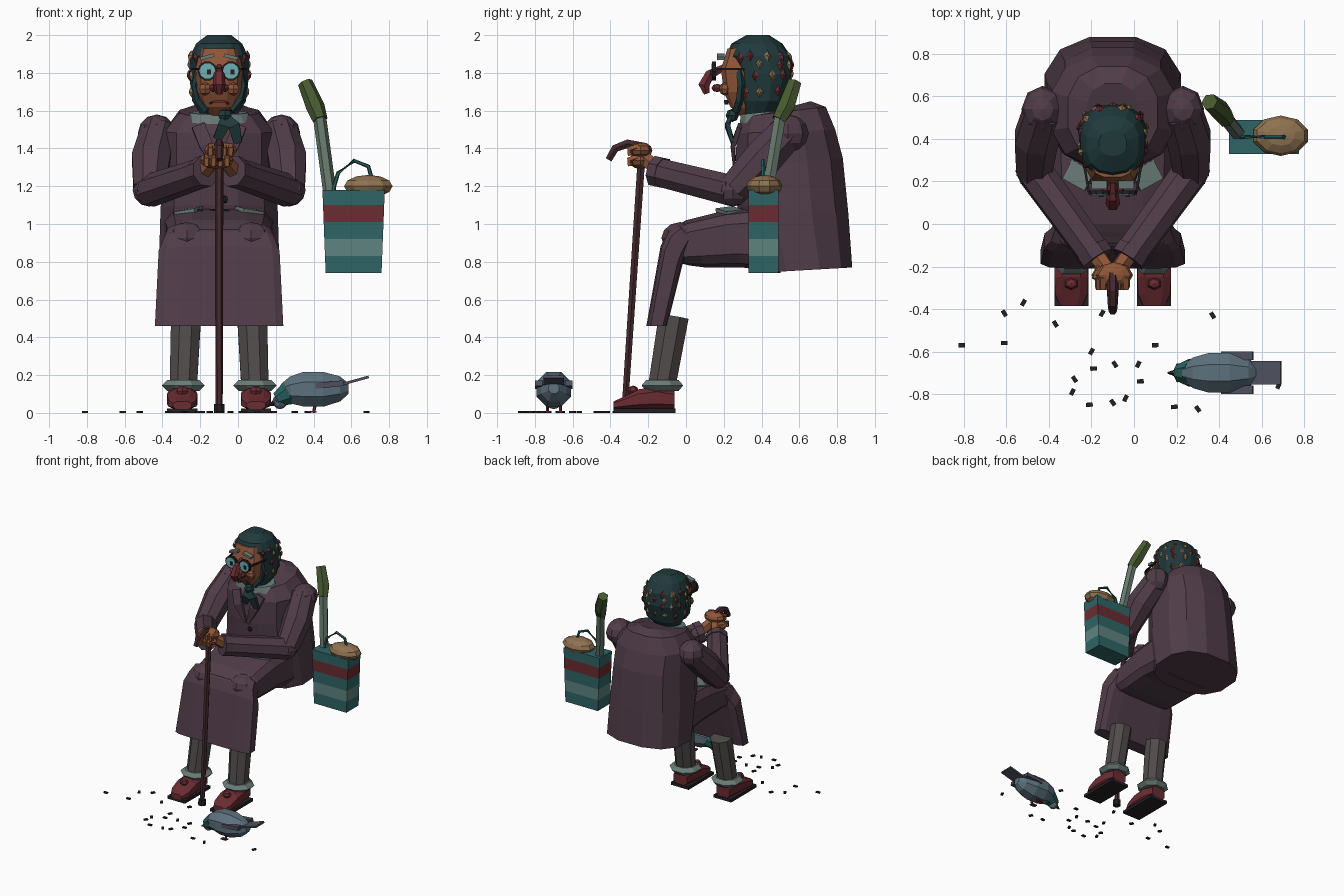
import bpy, bmesh, math
from mathutils import Vector, Matrix, Euler
from mathutils.bvhtree import BVHTree

if "Cube" in bpy.data.objects:
    bpy.data.objects.remove(bpy.data.objects["Cube"])

CX = -0.1   # centre line of the seated figure
COL = dict(coat="503c48", scarf="20393b", skin="8f5638", red="6b2c32", grey="6b7d78",
           sock="514b4b", dark="241f22", wood="45292d", teal="2f6566", pale="5f8480",
           tan="8f7250", green="46592f", leek="66796c", bird="5c717d", lens="6fb0b4",
           wing="4e505e", neck="27605f")

def mat(key):
    m = bpy.data.materials.get(key)
    if not m:
        m = bpy.data.materials.new(key)
        rgb = [int(COL[key][i:i + 2], 16) / 255 for i in (0, 2, 4)]
        m.diffuse_color = [((c + 0.055) / 1.055) ** 2.4 for c in rgb] + [1]
        m.use_nodes = True
        m.node_tree.nodes["Principled BSDF"].inputs["Base Color"].default_value = m.diffuse_color
    return m

def finish(name, bm, col):
    bmesh.ops.recalc_face_normals(bm, faces=bm.faces)
    me = bpy.data.meshes.new(name)
    bm.to_mesh(me)
    bm.free()
    me.materials.append(mat(col))
    ob = bpy.data.objects.new(name, me)
    bpy.context.collection.objects.link(ob)
    return ob

def skin(name, rings, col):
    """Join rings of points into a closed low-poly skin."""
    bm = bmesh.new()
    vs = [[bm.verts.new(p) for p in r] for r in rings]
    n = len(vs[0])
    for a, b in zip(vs, vs[1:]):
        for i in range(n):
            j = (i + 1) % n
            bm.faces.new((a[i], a[j], b[j], b[i]))
    bm.faces.new(vs[0])
    bm.faces.new(vs[-1])
    return finish(name, bm, col)

def slab(name, rings, col, x=CX, n=12, e=0.7):
    """Loft of rounded sections, each from front (y,z) to back (y,z) with a half width."""
    def sp(v):
        return math.copysign(abs(v) ** e, v) if abs(v) > 1e-6 else 0
    out = []
    for a, b, w in rings:
        a, b = Vector((x, *a)), Vector((x, *b))
        ts = [2 * math.pi * (i + 0.5) / n for i in range(n)]
        k = 1 / sp(max(abs(math.sin(t)) for t in ts))
        out.append([(a + b) / 2 + (a - b) / 2 * sp(math.sin(t)) * k
                    + Vector((w * k * sp(math.cos(t)), 0, 0)) for t in ts])
    return skin(name, out, col)

def tube(name, pts, rad, col, n=8, flat=1.0):
    pts = [Vector(p) for p in pts]
    if not isinstance(rad, (list, tuple)):
        rad = [rad] * len(pts)
    out = []
    for i, p in enumerate(pts):
        d = (pts[min(i + 1, len(pts) - 1)] - pts[max(i - 1, 0)]).normalized()
        u = d.cross(Vector((1, 0, 0)) if abs(d.x) < 0.8 else Vector((0, 0, 1))).normalized()
        v = d.cross(u)
        out.append([p + rad[i] * (u * math.cos(t) * flat + v * math.sin(t))
                    for t in [2 * math.pi * (k + 0.5) / n for k in range(n)]])
    return skin(name, out, col)

def ball(name, c, r, col, seg=8, rings=6, rot=(0, 0, 0)):
    bm = bmesh.new()
    m = Matrix.LocRotScale(Vector(c), Euler(rot), Vector(r))
    bmesh.ops.create_uvsphere(bm, u_segments=seg, v_segments=rings, radius=1, matrix=m)
    return finish(name, bm, col)

def box(name, c, size, col, rot=(0, 0, 0)):
    bm = bmesh.new()
    bmesh.ops.create_cube(bm, size=1, matrix=Matrix.LocRotScale(Vector(c), Euler(rot), Vector(size)))
    return finish(name, bm, col)

# Coat body, lap and hanging skirt
slab("coat_body", [((.36, .74), (.88, .77), .32), ((.27, 1.1), (.86, 1.05), .31),
                   ((.26, 1.3), (.83, 1.35), .29), ((.27, 1.48), (.79, 1.5), .29),
                   ((.31, 1.57), (.74, 1.62), .21), ((.40, 1.58), (.66, 1.65), .12)], "coat", e=.82)
slab("lap", [((.45, 1.1), (.5, .74), .29), ((.2, 1.07), (.3, .77), .28),
             ((0, 1.02), (.1, .77), .27), ((-.09, .97), (.02, .78), .27),
             ((-.12, .9), (-.02, .79), .26)], "coat", e=0.5)
slab("skirt_front", [((-.04, 1.0), (.03, .9), .27), ((-.1, .96), (0, .83), .29),
                     ((-.135, .88), (-.02, .78), .32), ((-.21, .46), (-.10, .46), .34)], "coat", e=0.4)

for s in (-1, 1):
    def X(d): return CX + s * d
    # Knee bulges and lap patches
    ball("knee", (X(.17), -.03, .925), (.11, .1, .085), "coat")
    box("lap_patch", (X(.16), .23, 1.065), (.12, .1, .03), "grey", (.12, s * .15, s * .5))
    # Sleeves
    ball("shoulder", (X(.33), .54, 1.48), (.10, .11, .10), "coat")
    tube("upper_arm", [(X(.32), .54, 1.49), (X(.36), .4, 1.34), (X(.37), .25, 1.18)],
         [.1, .11, .09], "coat")
    ball("elbow", (X(.37), .25, 1.18), (.088, .088, .088), "coat")
    tube("forearm", [(X(.37), .25, 1.175), (X(.08), -.15, 1.275)], [.088, .08], "coat")
    tube("sleeve_cuff", [(X(.1), -.12, 1.27), (X(.07), -.165, 1.28)], [.085, .085], "coat")
    tube("wrist", [(X(.08), -.14, 1.28), (X(.02), -.22, 1.35)], [.045, .04], "skin", 6)
    # Legs, ankle cuffs and shoes
    tube("stocking", [(X(.175), -.065, .51), (X(.19), -.13, .13)], [.086, .078], "sock")
    slab("ankle_cuff", [((-.21, .115), (-.04, .115), .085), ((-.235, .145), (-.015, .145), .115),
                        ((-.21, .175), (-.04, .175), .085)], "grey", X(.19), 8, 1)
    slab("shoe", [((-.385, .06), (-.385, .02), .05), ((-.33, .085), (-.34, .02), .075),
                  ((-.25, .125), (-.25, .02), .08), ((-.15, .14), (-.15, .02), .075),
                  ((-.06, .12), (-.06, .02), .06)], "red", X(.195), 8)
    box("sole", (X(.195), -.22, .012), (.16, .33, .024), "dark")
    ball("shoe_bow", (X(.195), -.28, .115), (.035, .03, .03), "red", 6, 4)
    # Lapels
    tube("lapel", [(X(.11), .285, 1.52), (X(.07), .25, 1.42), (X(.01), .255, 1.28)],
         [.05, .05, .015], "coat", 4, .35)

# Buttons and collar
for z in (1.35, 1.24, 1.13):
    ball("button", (CX + .03, .255, z), (.02, .012, .02), "dark", 6, 4)
slab("collar", [((.285, 1.53), (.5, 1.56), .18), ((.29, 1.58), (.48, 1.6), .15)], "grey", e=1)

# Head and headscarf
slab("face", [((.28, 1.575), (.42, 1.575), .05), ((.235, 1.62), (.42, 1.61), .085),
              ((.2, 1.7), (.42, 1.7), .115), ((.185, 1.82), (.42, 1.82), .125),
              ((.22, 1.93), (.42, 1.93), .1)], "skin")
scarf = slab("headscarf", [((.31, 1.56), (.45, 1.57), .09), ((.28, 1.65), (.53, 1.65), .145),
                           ((.265, 1.8), (.565, 1.79), .163), ((.215, 1.89), (.555, 1.89), .155),
                           ((.24, 1.955), (.51, 1.955), .125), ((.32, 2), (.44, 2), .065)],
             "scarf", n=14, e=.85)
tube("scarf_rim", [(CX + .125 * math.sin(t), .24 + .05 * abs(math.sin(t)), 1.735 + .155 * math.cos(t))
                   for t in [math.radians(a) for a in range(-150, 151, 30)]], .022, "scarf", 5)
ball("scarf_knot", (CX + .03, .245, 1.575), (.04, .035, .035), "scarf", 6, 4)
for dx, z in ((-.01, 1.45), (.1, 1.43)):
    tube("scarf_tail", [(CX + .03, .24, 1.58), (CX + .03 + dx * .5, .22, 1.52), (CX + dx, .245, z)],
         [.02, .045, .03], "scarf", 4, .4)

# Diamond flowers set on the headscarf surface
bm = bmesh.new()
bm.from_mesh(scarf.data)
tree = BVHTree.FromBMesh(bm)
bm.free()
for row, z in enumerate((1.68, 1.77, 1.86, 1.93)):
    for k in range(9):
        a = math.radians(-36 + 32 * k - 16 * (row % 2))
        p, nrm, _, _ = tree.find_nearest(Vector((CX + .3 * math.cos(a), .41 + .3 * math.sin(a), z)))
        if p.y < .27:
            continue
        q = nrm.to_track_quat('Z', 'Y')
        fb = bmesh.new()
        bmesh.ops.create_cone(fb, segments=4, radius1=.026, radius2=.008, depth=.012, cap_ends=True,
                              matrix=Matrix.LocRotScale(p + nrm * .005, q, Vector((.8, 1.2, 1))))
        finish("scarf_flower", fb, ("red", "tan")[(k + row) % 2])

# Face features and spectacles
tube("nose", [(CX, .2, 1.83), (CX, .125, 1.79), (CX, .095, 1.735), (CX, .11, 1.69)],
     [.018, .03, .034, .018], "red", 6)
for s in (-1, 1):
    x = CX + s * .062
    ball("nostril", (CX + s * .032, .165, 1.72), (.024, .03, .022), "red", 6, 4)
    ball("cheek", (CX + s * .075, .205, 1.715), (.035, .03, .035), "skin", 6, 4)
    tube("spectacle_rim", [(x, .138, 1.81), (x, .158, 1.81)], .052, "dark", 10)
    tube("lens", [(x, .134, 1.81), (x, .154, 1.81)], .042, "lens", 10)
    box("pupil", (x + .008, .132, 1.805), (.022, .008, .028), "dark")
    tube("temple_arm", [(x + s * .05, .15, 1.82), (CX + s * .14, .31, 1.82)], .008, "dark", 4)
    box("eyebrow", (x, .185, 1.885), (.075, .04, .018), "grey", (0, s * .25, 0))
    box("mouth_crease", (CX + s * .035, .215, 1.645), (.035, .02, .01), "dark", (0, s * .5, 0))
box("spectacle_bridge", (CX, .145, 1.82), (.04, .012, .012), "dark")
box("mouth", (CX, .215, 1.65), (.06, .025, .012), "red")

# Walking stick with hooked handle
tube("cane_shaft", [(CX, -.325, .01), (CX, -.235, 1.36)], [.019, .023], "wood", 6)
tube("cane_tip", [(CX, -.327, 0), (CX, -.324, .045)], .03, "dark", 8)
tube("cane_handle", [(CX, -.2, 1.37), (CX, -.24, 1.41), (CX, -.31, 1.425),
                     (CX, -.375, 1.4), (CX, -.41, 1.34)], [.025, .028, .026, .024, .02], "wood", 6)

# Stacked hands with curled fingers
for z, dx in ((1.335, -.012), (1.39, .008)):
    ball("hand", (CX + dx, -.24, z), (.088, .062, .044), "skin")
    for k in range(4):
        x = CX + dx - .054 + .036 * k
        tube("finger", [(x, -.25, z + .022), (x, -.3, z + .005), (x, -.295, z - .028)],
             [.019, .019, .016], "skin", 5)
    tube("thumb", [(CX + dx * 5, -.2, z), (CX + dx * 7, -.26, z + .015)], [.022, .016], "skin", 5)

# Striped shopping bag
levels = (.74, .83, .92, 1.01, 1.1, 1.18)
for z0, z1, c in zip(levels, levels[1:], ("teal", "pale", "teal", "red", "teal")):
    rings = []
    for z in (z0, z1):
        w = .148 + .017 * (z - .74) / .44
        rings.append([(.612 + i * w, .41 + j * .08, z) for i, j in ((-1, -1), (1, -1), (1, 1), (-1, 1))])
    skin("bag_stripe", rings, c)
tube("bag_handle", [(.5, .41, 1.17), (.53, .41, 1.27), (.615, .41, 1.335),
                    (.69, .41, 1.305), (.72, .41, 1.2)], .011, "teal", 6)
ball("bread_loaf", (.69, .415, 1.2), (.135, .095, .06), "tan", 10, 6)
tube("leek_stem", [(.495, .42, 1.1), (.43, .5, 1.58)], [.035, .035], "leek", 6)
tube("leek_leaves", [(.435, .49, 1.55), (.41, .53, 1.62), (.355, .575, 1.75)], [.04, .05, .04], "green", 6)

# Pigeon pecking at the ground
BY = -.7
tube("pigeon_body", [(.23, BY, .115), (.28, BY, .12), (.35, BY, .125), (.45, BY, .125),
                     (.54, BY, .128), (.585, BY, .13)], [.04, .078, .1, .1, .072, .03], "bird", 8)
tube("pigeon_neck", [(.205, BY, .07), (.27, BY, .105)], [.04, .07], "neck", 8)
ball("pigeon_head", (.222, BY, .06), (.04, .04, .04), "bird", 8, 6)
tube("pigeon_beak", [(.19, BY, .052), (.158, BY, .038)], [.016, .004], "dark", 5)
box("pigeon_tail", (.61, BY, .168), (.17, .11, .014), "wing", (0, -.27, 0))
for s in (-1, 1):
    box("pigeon_wing", (.485, BY + s * .08, .15), (.15, .04, .03), "wing", (0, -.1, 0))
    tube("pigeon_leg", [(.41, BY + s * .035, .05), (.4, BY + s * .035, 0)], .009, "red", 5)
    box("pigeon_foot", (.39, BY + s * .035, .005), (.05, .03, .008), "red")
    ball("pigeon_eye", (.205, BY + s * .037, .068), (.008, .008, .008), "tan", 6, 4)

# Crumbs on the ground and lap
crumbs = ((-.81, -.57), (-.61, -.42), (-.52, -.37), (-.61, -.56), (-.37, -.47), (-.15, -.42),
          (.1, -.57), (.37, -.43), (-.2, -.6), (-.19, -.68), (-.09, -.66), (.02, -.66),
          (.03, -.74), (-.28, -.73), (-.29, -.79), (-.21, -.85), (-.1, -.84), (-.04, -.82),
          (.19, -.86), (.3, -.87), (.68, -.76))
for i, (x, y) in enumerate(crumbs):
    box("crumb", (x, y, .005), (.032, .02, .01), "dark", (0, 0, i * 2.1))
for i in range(4):
    box("lap_crumb", (CX - .1 + .07 * i, .2 + .03 * (i % 2), 1.075), (.03, .02, .01), "dark", (0, 0, i))
